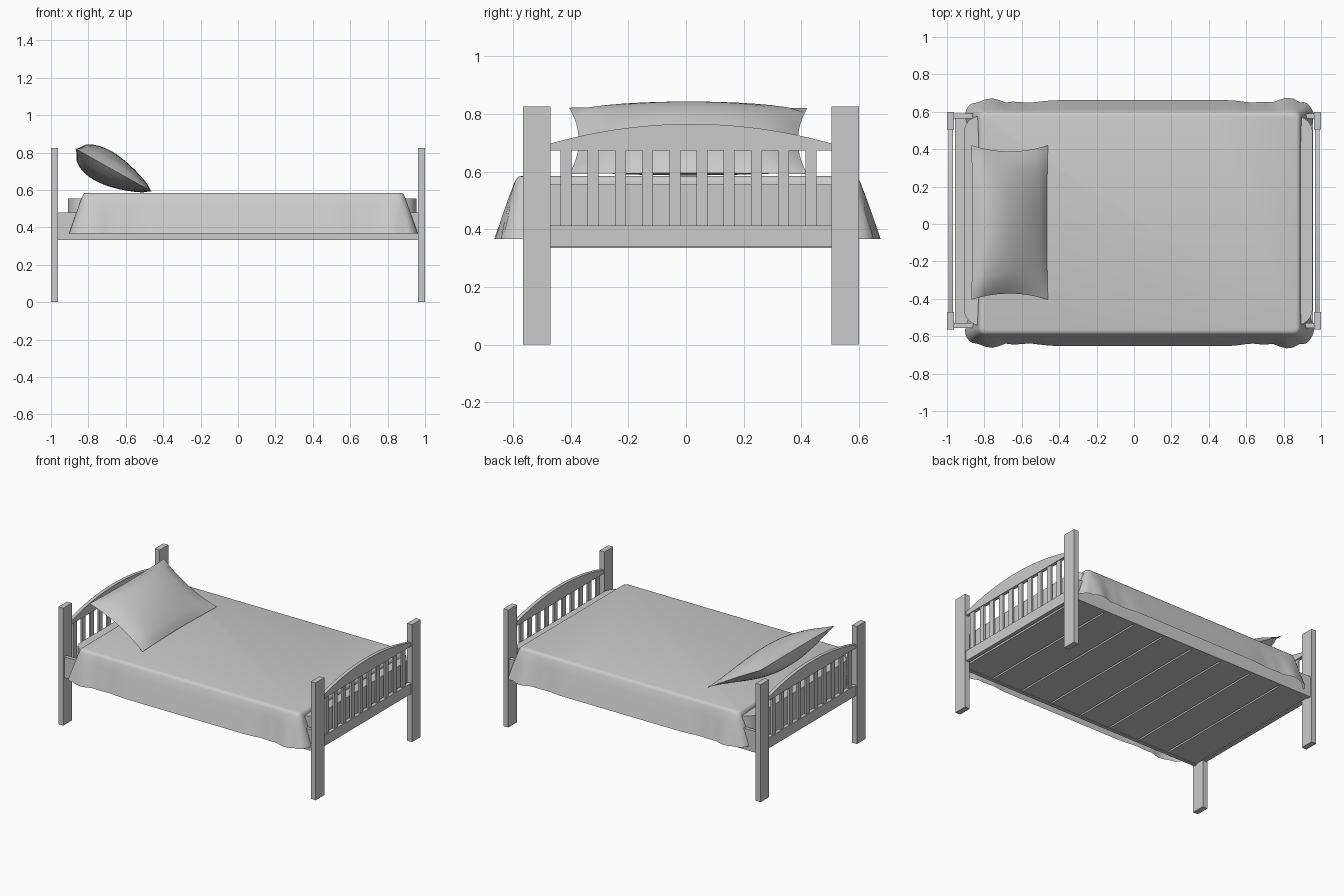
import bpy, bmesh, math
from mathutils import Vector

old = bpy.data.objects.get("Cube")
if old:
    bpy.data.objects.remove(old, do_unlink=True)

GREY = (0.6, 0.6, 0.6, 1)
mat = bpy.data.materials.new("plain grey")
mat.use_nodes = True
mat.diffuse_color = GREY
mat.node_tree.nodes["Principled BSDF"].inputs["Base Color"].default_value = GREY


def finish(name, bm, smooth=None):
    bmesh.ops.recalc_face_normals(bm, faces=bm.faces)
    mesh = bpy.data.meshes.new(name)
    bm.to_mesh(mesh)
    bm.free()
    mesh.materials.append(mat)
    ob = bpy.data.objects.new(name, mesh)
    bpy.context.collection.objects.link(ob)
    if smooth:
        bpy.ops.object.select_all(action='DESELECT')
        ob.select_set(True)
        bpy.context.view_layer.objects.active = ob
        bpy.ops.object.shade_smooth_by_angle(angle=math.radians(smooth))
    return ob


def box(name, x, y, z):
    bm = bmesh.new()
    bmesh.ops.create_cube(bm, size=1)
    for v in bm.verts:
        v.co = [lo + (c + 0.5) * (hi - lo) for c, (lo, hi) in zip(v.co, (x, y, z))]
    return finish(name, bm)


def interp(points, x):
    for (x0, y0), (x1, y1) in zip(points, points[1:]):
        if x <= x1:
            t = max(0, (x - x0) / (x1 - x0))
            t = t * t * (3 - 2 * t)
            return y0 + (y1 - y0) * t
    return points[-1][1]


MID_Y = 0.0175
POSTS = ((-0.565, -0.47), (0.505, 0.6))

# Headboard and footboard
for side, end in ((-1, "head"), (1, "foot")):
    def span(a, b):
        return tuple(sorted((side * a, side * b)))
    for y, place in zip(POSTS, ("right", "left")):
        box(f"{end}_{place}_post", span(0.962, 1), y, (0, 0.825))
    box(f"{end}_lower_rail", span(0.967, 0.993), (-0.47, 0.505), (0.338, 0.412))
    for i in range(10):
        y = -0.416 + i * 0.0943
        box(f"{end}_spindle_{i + 1}", span(0.974, 0.987), (y - 0.019, y + 0.019), (0.41, 0.675))
    # Arched top rail
    bm = bmesh.new()
    outline = [(-0.47, 0.672), (0.505, 0.672)]
    for i in range(25):
        u = 1 - i / 12
        outline.append((MID_Y + 0.4875 * u, 0.765 - 0.068 * u * u))
    face = bm.faces.new([bm.verts.new((side * 0.968, y, z)) for y, z in outline])
    new = bmesh.ops.extrude_face_region(bm, geom=[face])["geom"]
    for v in new:
        if isinstance(v, bmesh.types.BMVert):
            v.co.x += side * 0.024
    finish(f"{end}_arched_rail", bm)

# Side rails and base boards
box("right_side_rail", (-0.962, 0.962), (-0.555, -0.53), (0.332, 0.48))
box("left_side_rail", (-0.962, 0.962), (0.565, 0.59), (0.332, 0.48))
step = 1.924 / 8
for i in range(8):
    x = -0.962 + i * step
    box(f"base_board_{i + 1}", (x + 0.006, x + step - 0.006), (-0.55, 0.585), (0.335, 0.36))

# Mattress with rounded corners
bm = bmesh.new()
bmesh.ops.create_cube(bm, size=1)
for v in bm.verts:
    v.co = (0.0225 + v.co.x * 1.865, MID_Y + v.co.y * 1.12, 0.4575 + v.co.z * 0.195)
uprights = [e for e in bm.edges if abs(e.verts[0].co.z - e.verts[1].co.z) > 0.1]
bmesh.ops.bevel(bm, geom=uprights, offset=0.09, segments=6, profile=0.5, affect='EDGES')
finish("mattress", bm, 30)

# Draped cover: rounded rings flaring towards a wavy hem
WAVE = [(-0.93, 0), (-0.88, 0.008), (-0.76, -0.024), (-0.65, 0.006), (-0.4, -0.014),
        (0.5, -0.014), (0.7, 0.006), (0.83, -0.028), (0.92, 0.008), (0.96, 0)]


def ring(bm, z, hx, hy, r, flare):
    verts = []
    pts = []
    for sx, sy, a0 in ((1, 1, 0), (-1, 1, 90), (-1, -1, 180), (1, -1, 270)):
        for k in range(7):
            a = math.radians(a0 + k * 15)
            pts.append(Vector((sx * (hx - r) + r * math.cos(a), sy * (hy - r) + r * math.sin(a))))
    for i, p in enumerate(pts):
        q = pts[(i + 1) % len(pts)]
        n = 1 if i % 7 != 6 else (48 if abs(p.y - q.y) < 0.01 else 16)
        for k in range(n):
            c = p.lerp(q, k / n)
            x, y = c
            # Ends stay tucked while the corners flare out
            t = min(1, max(0, (abs(y) - 0.42) / 0.11))
            if abs(x) > 0.86:
                x = math.copysign(0.86 + (abs(x) - 0.86) * t, x)
            if abs(y) > 0.5:
                y += math.copysign(flare * interp(WAVE, x + 0.03), y)
            verts.append(bm.verts.new((x + 0.029, y + 0.005, z)))
    return verts


bm = bmesh.new()
LEVELS = [(0.585, 0.838, 0.573, 0.02, 0), (0.582, 0.85, 0.585, 0.025, 0),
          (0.575, 0.857, 0.592, 0.03, 0), (0.565, 0.862, 0.597, 0.033, 0.05),
          (0.51, 0.882, 0.61, 0.045, 0.35), (0.44, 0.907, 0.626, 0.06, 0.7),
          (0.366, 0.933, 0.643, 0.075, 1)]
rings = [ring(bm, *level) for level in LEVELS]
bm.faces.new(rings[0])
for upper, lower in zip(rings, rings[1:]):
    for i in range(len(upper)):
        j = (i + 1) % len(upper)
        bm.faces.new((upper[i], upper[j], lower[j], lower[i]))
finish("cover", bm, 50)

# Pillow: two bulged sheets meeting in a pinched seam
N = 14
bm = bmesh.new()
along, normal = Vector((0.872, 0, -0.489)), Vector((0.489, 0, 0.872))
for top in (1, -1):
    grid = []
    for i in range(N + 1):
        u = -1 + 2 * i / N
        row = []
        for j in range(N + 1):
            v = -1 + 2 * j / N
            bulge = max(0, (1 - u * u) * (1 - v * v)) ** 0.6 * (1 - 0.4 * u)
            depth = (0.078 if top > 0 else 0.092) * bulge * top
            s = 0.235 * u * (1 - 0.03 * (1 - v * v))
            y = 0.008 + 0.413 * v * (1 - 0.08 * (1 - u * u))
            row.append(bm.verts.new(Vector((-0.665, y, 0.706)) + along * s + normal * depth))
        grid.append(row)
    for i in range(N):
        for j in range(N):
            bm.faces.new((grid[i][j], grid[i + 1][j], grid[i + 1][j + 1], grid[i][j + 1]))
bmesh.ops.remove_doubles(bm, verts=bm.verts, dist=0.0005)
finish("pillow", bm, 60)
